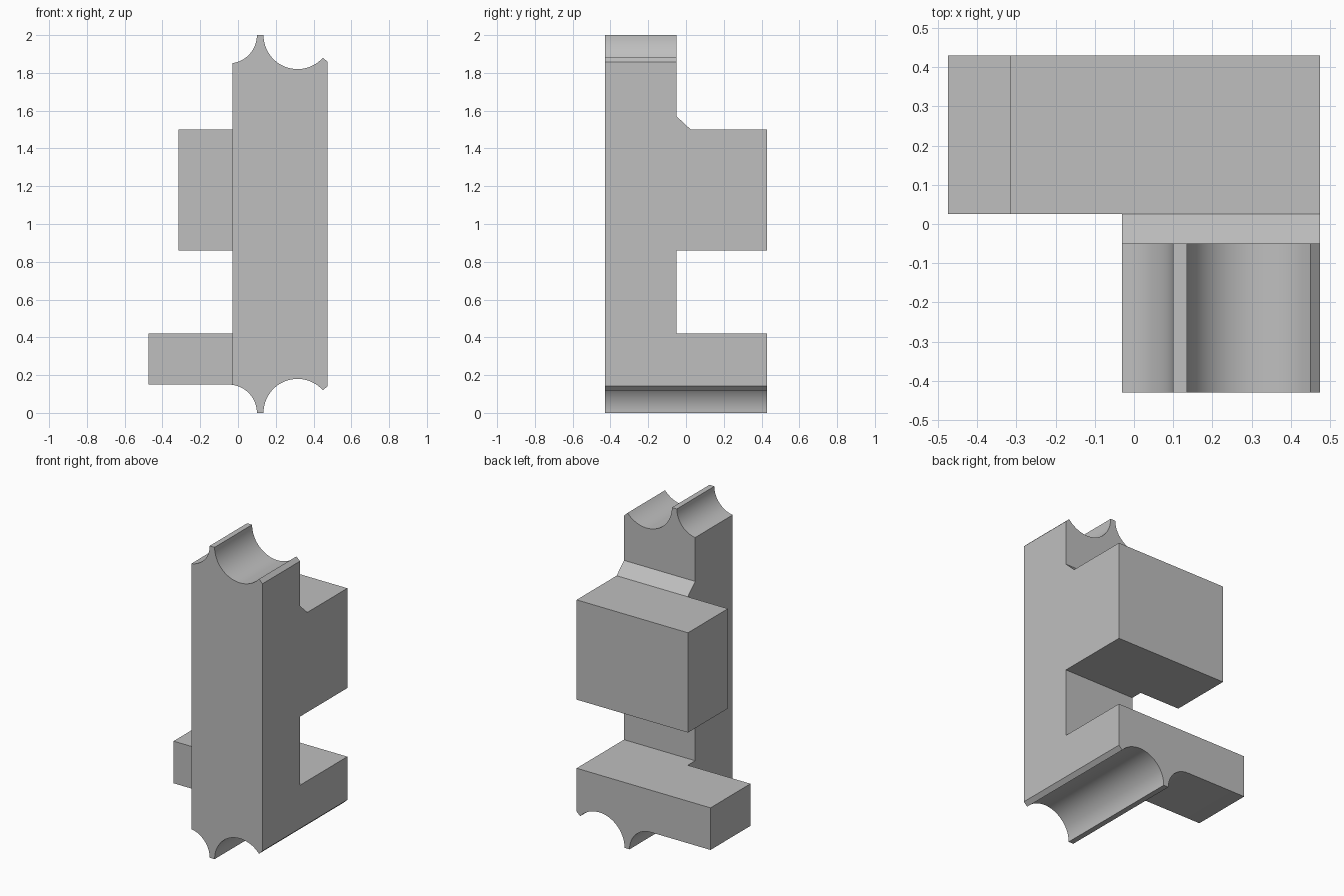
import bpy
import bmesh
from math import sin, cos, acos, radians, pi

cube = bpy.data.objects.get("Cube")
if cube:
    bpy.data.objects.remove(cube, do_unlink=True)

grey = bpy.data.materials.new("plain grey")
grey.use_nodes = True
colour = (0.52, 0.52, 0.52, 1)
grey.diffuse_color = colour
grey.node_tree.nodes["Principled BSDF"].inputs["Base Color"].default_value = colour

LEFT, RIGHT = -0.03, 0.475
FRONT, STEP, ARM, BACK = -0.43, -0.05, 0.025, 0.43


def prism(name, profile, start, end, axis="y"):
    """Extrude a closed profile along y (profile in xz) or x (profile in yz)."""
    bm = bmesh.new()
    if axis == "y":
        verts = [bm.verts.new((a, start, z)) for a, z in profile]
        shift = (0, end - start, 0)
    else:
        verts = [bm.verts.new((start, a, z)) for a, z in profile]
        shift = (end - start, 0, 0)
    face = bm.faces.new(verts)
    out = bmesh.ops.extrude_face_region(bm, geom=[face], use_keep_orig=True)
    moved = [v for v in out["geom"] if isinstance(v, bmesh.types.BMVert)]
    bmesh.ops.translate(bm, verts=moved, vec=shift)
    bmesh.ops.recalc_face_normals(bm, faces=bm.faces)
    mesh = bpy.data.meshes.new(name)
    bm.to_mesh(mesh)
    bm.free()
    mesh.materials.append(grey)
    obj = bpy.data.objects.new(name, mesh)
    bpy.context.collection.objects.link(obj)
    return obj


def arc(cx, radius, a0, a1, steps):
    return [(cx + radius * cos(a0 + (a1 - a0) * i / steps),
             radius * sin(a0 + (a1 - a0) * i / steps)) for i in range(steps + 1)]


def rect(a0, a1, z0, z1):
    return [(a0, z0), (a1, z0), (a1, z1), (a0, z1)]


# Scalloped end: quarter groove, narrow ridge, wide groove, clipped corner
scallop = (arc(-0.05, 0.15, acos((LEFT + 0.05) / 0.15), 0, 14)
           + arc(0.315, 0.18, pi, acos(0.135 / 0.18), 28)
           + [(RIGHT, 0.143)])
top_end = [(x, 2 - z) for x, z in reversed(scallop)]

# Column with both ends scalloped
column = prism("column", scallop + top_end, FRONT, STEP)

# Lower foot and the neck joining it to the column
foot_neck = prism("foot_neck", scallop + [(RIGHT, 0.42), (LEFT, 0.42)], STEP, ARM)
foot = prism("foot", [(-0.475, 0.15), (-0.05, 0.15)] + scallop
             + [(RIGHT, 0.42), (-0.475, 0.42)], ARM, BACK)

# Upper arm and its chamfered neck
arm_neck = prism("arm_neck", [(STEP, 0.86), (ARM, 0.86), (ARM, 1.5), (STEP, 1.57)],
                 LEFT, RIGHT, "x")
arm = prism("arm", rect(-0.315, RIGHT, 0.86, 1.5), ARM, BACK)

# Smooth grooves, sharp edges elsewhere
bpy.ops.object.select_all(action="DESELECT")
for obj in (column, foot_neck, foot, arm_neck, arm):
    obj.select_set(True)
bpy.context.view_layer.objects.active = column
bpy.ops.object.shade_smooth_by_angle(angle=radians(25))
